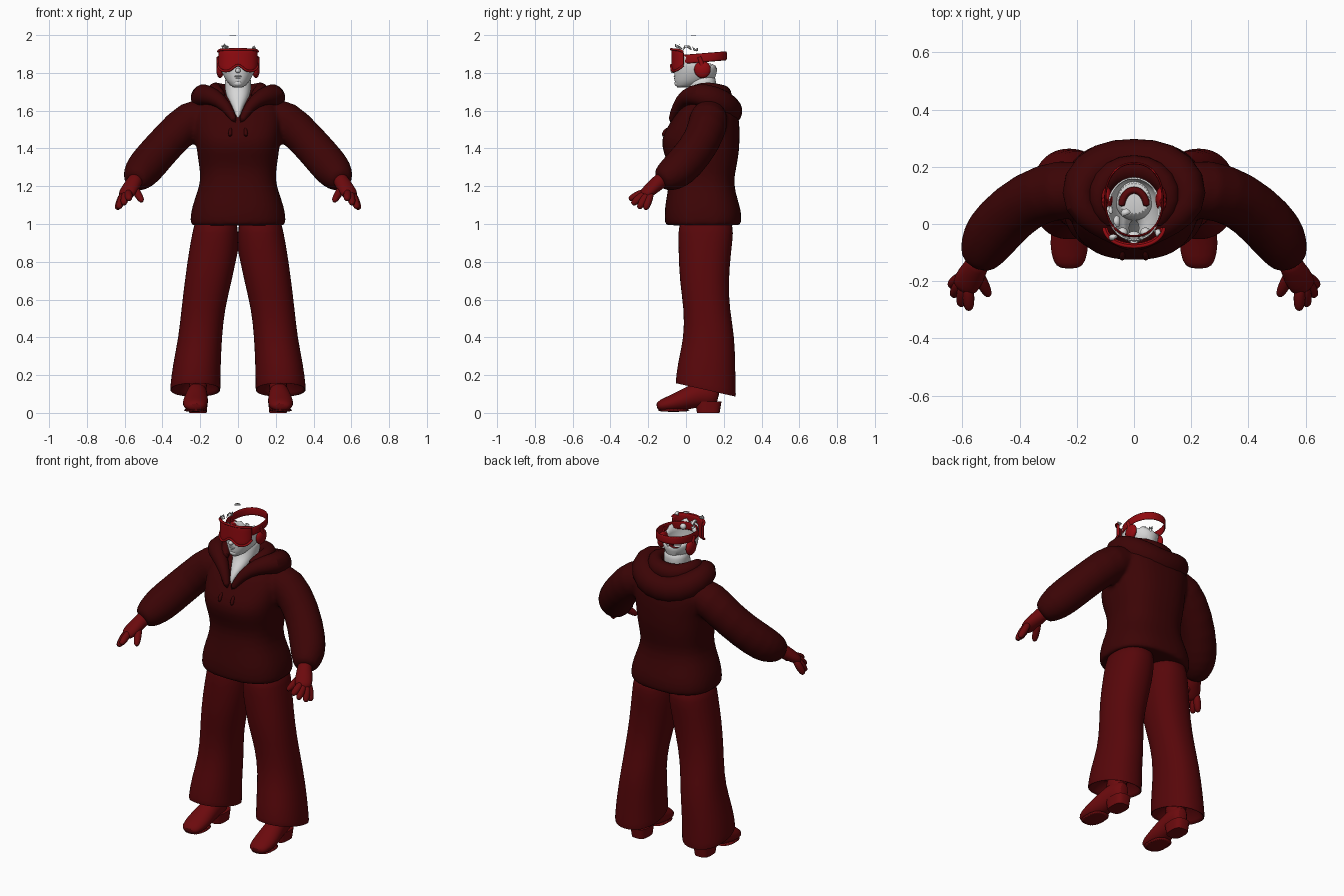
import bpy, bmesh, math, random
from mathutils import Vector

random.seed(4)
if "Cube" in bpy.data.objects:
    bpy.data.objects.remove(bpy.data.objects["Cube"], do_unlink=True)


def material(name, r, g, b):
    m = bpy.data.materials.new(name)
    m.use_nodes = True
    m.diffuse_color = (r, g, b, 1)
    m.node_tree.nodes["Principled BSDF"].inputs["Base Color"].default_value = (r, g, b, 1)
    return m


JACKET = material("dark maroon", 0.044, 0.0012, 0.0016)
TROUSER = material("deep red", 0.095, 0.002, 0.003)
LEATHER = material("boot red", 0.15, 0.003, 0.004)
GOGGLE = material("bright red", 0.28, 0.003, 0.005)
SKIN = material("pale grey", 0.68, 0.68, 0.68)


def skin(bm, rings, cap=True):
    """Bridge a list of equal rings of points into a surface."""
    loops = [[bm.verts.new(p) for p in ring] for ring in rings]
    n = len(loops[0])
    for a, b in zip(loops, loops[1:]):
        for i in range(n):
            bm.faces.new((a[i], a[(i + 1) % n], b[(i + 1) % n], b[i]))
    if cap:
        bm.faces.new(loops[0])
        bm.faces.new(loops[-1])
    return loops


def loft(bm, sections, n=28, power=2.2, cap=True):
    """Level rings: (z, cx, cy, rx, ry, tilt)."""
    rings = []
    for z, cx, cy, rx, ry, tilt in sections:
        ring = []
        for i in range(n):
            a = math.tau * i / n
            c, s = math.cos(a), math.sin(a)
            x = rx * math.copysign(abs(c) ** (2 / power), c)
            y = ry * math.copysign(abs(s) ** (2 / power), s)
            ring.append((cx + x, cy + y, z - tilt * y))
        rings.append(ring)
    return skin(bm, rings, cap)


def tube(bm, path, n=14, side=1):
    """Rings square to a path of (x, y, z, radius[, height radius])."""
    pts = [Vector((p[0] * side, p[1], p[2])) for p in path]
    rings = []
    for i, p in enumerate(path):
        t = (pts[min(i + 1, len(pts) - 1)] - pts[max(i - 1, 0)]).normalized()
        u = t.cross(Vector((0, 0, 1))).normalized()
        v = u.cross(t)
        rings.append([pts[i] + u * p[3] * math.cos(math.tau * k / n)
                      + v * p[-1] * math.sin(math.tau * k / n) for k in range(n)])
    skin(bm, rings)


def ball(bm, centre, size):
    made = bmesh.ops.create_uvsphere(bm, u_segments=16, v_segments=10, radius=1)["verts"]
    bmesh.ops.scale(bm, vec=size, verts=made)
    bmesh.ops.translate(bm, vec=centre, verts=made)


def finish(name, bm, mat, mirror=False, subsurf=1, voxel=0, thick=0):
    bmesh.ops.recalc_face_normals(bm, faces=bm.faces)
    me = bpy.data.meshes.new(name)
    bm.to_mesh(me)
    bm.free()
    me.materials.append(mat)
    ob = bpy.data.objects.new(name, me)
    bpy.context.collection.objects.link(ob)
    bpy.ops.object.select_all(action="DESELECT")
    ob.select_set(True)
    bpy.context.view_layer.objects.active = ob
    bpy.ops.object.shade_smooth_by_angle(angle=math.radians(50))
    if mirror:
        ob.modifiers.new("mirror", "MIRROR")
    if thick:
        ob.modifiers.new("thickness", "SOLIDIFY").thickness = thick
    if subsurf:
        ob.modifiers.new("smooth", "SUBSURF").levels = subsurf
        ob.modifiers["smooth"].render_levels = subsurf
    if voxel:
        r = ob.modifiers.new("merge", "REMESH")
        r.mode, r.voxel_size, r.use_smooth_shade = "VOXEL", voxel, True
        s = ob.modifiers.new("soften", "SMOOTH")
        s.factor, s.iterations = 0.5, 4


# Jacket: torso and both sleeves merged
bm = bmesh.new()
loft(bm, [(z, 0, cy, rx, ry, 0) for z, cy, rx, ry in (
    (.993, .09, .235, .18), (.994, .09, .25, .198), (1.005, .09, .254, .203),
    (1.06, .09, .252, .206), (1.13, .084, .232, .19),
    (1.22, .08, .197, .17), (1.3, .09, .205, .178), (1.38, .08, .218, .202),
    (1.45, .075, .225, .21), (1.52, .095, .235, .19), (1.6, .115, .235, .16),
    (1.66, .125, .18, .115), (1.69, .13, .1, .07))], power=2.5)
for side in (1, -1):
    tube(bm, [(.14, .12, 1.58, .09), (.25, .125, 1.56, .11), (.37, .09, 1.44, .1),
              (.47, .0, 1.325, .104), (.515, -.06, 1.27, .098), (.54, -.12, 1.238, .073),
              (.55, -.14, 1.225, .052)], 20, side)
finish("jacket", bm, JACKET, voxel=.012)

# Hood: a wide outer roll and a smaller inner roll lying round the neck
outer = [(.012, -.085, 1.535, .016), (.06, -.045, 1.625, .03), (.125, .0, 1.675, .046),
         (.2, .06, 1.692, .058), (.195, .15, 1.665, .072), (.115, .21, 1.61, .085)]
inner = [(.075, -.01, 1.675, .02), (.125, .05, 1.71, .036), (.13, .12, 1.712, .042),
         (.08, .18, 1.69, .05)]
for name, half, mid in (("hood_outer", outer, (0, .218, 1.588, .086)),
                        ("hood_inner", inner, (0, .195, 1.68, .056))):
    bm = bmesh.new()
    other = [(-p[0],) + p[1:] for p in reversed(half)]
    tube(bm, half + [mid] + other, 16)
    finish(name, bm, JACKET)

# Drawstring toggles
bm = bmesh.new()
tube(bm, [(.038, -.09, 1.51, .004), (.041, -.112, 1.495, .012), (.042, -.122, 1.46, .012)], 8)
finish("drawstring_toggles", bm, JACKET, mirror=True)

# Flared trousers with slanted hems
bm = bmesh.new()
loft(bm, [(1.05, .115, .105, .11, .14, 0), (.95, .12, .105, .122, .147, 0),
          (.86, .13, .1, .13, .14, 0), (.7, .157, .095, .125, .13, 0),
          (.55, .185, .11, .115, .121, 0), (.4, .2, .124, .115, .135, 0),
          (.25, .219, .108, .128, .153, .08), (.14, .226, .105, .133, .16, .2),
          (.117, .226, .105, .134, .16, .23), (.122, .226, .105, .122, .148, .23),
          (.22, .22, .11, .1, .12, .1)])
finish("trousers", bm, TROUSER, mirror=True)

# Boots: upper, sole, ankle and heel
bm = bmesh.new()
tube(bm, [(.226, -.155, .03, .034, .018), (.226, -.135, .037, .058, .033),
          (.227, -.07, .05, .07, .046), (.222, 0, .073, .064, .058),
          (.217, .07, .1, .055, .068), (.212, .14, .1, .05, .068), (.21, .175, .095, .028, .045)], 18)
loft(bm, [(.004, .226, -.065, .06, .084, 0), (.024, .226, -.065, .069, .094, 0)], power=2.5)
loft(bm, [(.06, .212, .1, .05, .07, 0), (.26, .212, .11, .055, .065, 0)])
finish("boots", bm, LEATHER, mirror=True)
bm = bmesh.new()
loft(bm, [(0, .212, .118, .046, .06, 0), (.06, .212, .118, .052, .07, 0)], power=3)
finish("boot_heels", bm, LEATHER, mirror=True, subsurf=0)

# Gloves: cuff, palm, four fingers and a thumb
bm = bmesh.new()
tube(bm, [(.535, -.115, 1.245, .042), (.55, -.145, 1.22, .042), (.57, -.18, 1.19, .05, .036),
          (.59, -.215, 1.16, .05, .031), (.6, -.23, 1.145, .034, .022)], 14)
for knuckle, tip in (((.612, -.19, 1.15), (.641, -.215, 1.078)),
                     ((.61, -.21, 1.15), (.632, -.25, 1.083)),
                     ((.597, -.225, 1.155), (.605, -.285, 1.105)),
                     ((.58, -.23, 1.165), (.577, -.3, 1.13)),
                     ((.548, -.17, 1.19), (.508, -.25, 1.12))):
    a, b = Vector(knuckle), Vector(tip)
    tube(bm, [(*a.lerp(b, f), r) for f, r in
              ((-.3, .016), (.2, .024), (.65, .022), (.93, .017), (1.03, .007))], 8)
finish("gloves", bm, LEATHER, mirror=True)

# Neck with the open collar wedge
bm = bmesh.new()
loft(bm, [(1.55, 0, -.03, .008, .055, 0), (1.62, 0, .02, .035, .078, 0), (1.67, 0, .065, .06, .08, 0),
          (1.71, 0, .085, .07, .075, 0), (1.75, 0, .088, .07, .072, 0), (1.79, 0, .09, .068, .066, 0)])
finish("neck", bm, SKIN)

# Head: thin shell, open at the top with a ragged rim
bm = bmesh.new()
rim = loft(bm, [(1.722, 0, -.015, .02, .03, 0), (1.735, 0, .0, .042, .055, 0),
                (1.765, 0, .045, .066, .106, 0), (1.8, 0, .05, .084, .112, 0),
                (1.83, 0, .052, .09, .112, .1), (1.865, 0, .052, .094, .11, .32)], 40, 2.1, cap=False)[-1]
for v in rim:
    v.co.z += random.uniform(-.014, .012)
finish("head_shell", bm, SKIN, subsurf=0, thick=.006)

# Nose, lips, chin and eyes
bm = bmesh.new()
ball(bm, (0, -.066, 1.812), (.014, .016, .014))
ball(bm, (0, -.056, 1.782), (.022, .01, .005))
ball(bm, (0, -.053, 1.771), (.02, .01, .006))
ball(bm, (0, -.043, 1.745), (.024, .018, .018))
for x in (-.04, .04):
    ball(bm, (x, -.03, 1.865), (.018, .018, .018))
finish("face_features", bm, SKIN, subsurf=0)

# Inner mouth arch
bm = bmesh.new()
tube(bm, [(.045 * math.cos(a), .06 + .06 * math.sin(a), 1.795, .014)
          for a in (math.pi * k / 8 for k in range(9))], 8)
finish("inner_mouth", bm, TROUSER)

# Loose scraps above the brow and crown
bm = bmesh.new()
for x, y, z, w, d in ((-.03, .04, 1.998, .026, .018), (-.075, -.045, 1.94, .022, .015),
                      (-.06, .01, 1.935, .014, .03), (.08, -.03, 1.933, .013, .02),
                      (-.08, .05, 1.925, .01, .022)):
    ring = []
    for k in range(9):
        a, r = math.tau * k / 9, random.uniform(.5, 1)
        ring.append(bm.verts.new((x + w * r * math.cos(a), y + d * r * math.sin(a),
                                  z + (0 if z > 1.99 else random.uniform(-.012, .012)))))
    bm.faces.new(ring)
finish("hair_scraps", bm, SKIN, subsurf=0, thick=.004)


# Goggles: wrapped lens with a nose notch, and a raised rim
def lens_point(u, v, out=0):
    a = u * math.radians(82)
    low = 1.802 + .036 * math.exp(-(u / .22) ** 2) + .036 * u ** 4
    high = 1.929 - .016 * u ** 6
    return Vector(((.106 + out) * math.sin(a), .005 - (.083 + out) * math.cos(a) ** .8,
                   low + (high - low) * v))


bm = bmesh.new()
grid = [[bm.verts.new(lens_point(i / 12, j / 4)) for j in range(5)] for i in range(-12, 13)]
for a, b in zip(grid, grid[1:]):
    for j in range(4):
        bm.faces.new((a[j], b[j], b[j + 1], a[j + 1]))
finish("goggle_lens", bm, GOGGLE, thick=.012)
for name, v in (("goggle_rim_top", .96), ("goggle_rim_bottom", .04)):
    bm = bmesh.new()
    tube(bm, [(*lens_point(i / 12, v, .001), .007) for i in range(-12, 13)], 8)
    finish(name, bm, GOGGLE)

# Strap: band tilted up at the back
bm = bmesh.new()
loft(bm, [(z, 0, .085, .105, .132, -.08) for z in (1.855, 1.88, 1.905)], 40, 2.2, cap=False)
finish("goggle_strap", bm, GOGGLE, thick=.008)

# Ear cups
bm = bmesh.new()
ball(bm, (.095, .087, 1.818), (.02, .044, .046))
tube(bm, [(.1, .087, 1.82, .014), (.102, .08, 1.86, .012), (.103, .07, 1.885, .01)], 8)
finish("ear_cups", bm, GOGGLE, mirror=True, subsurf=0)
